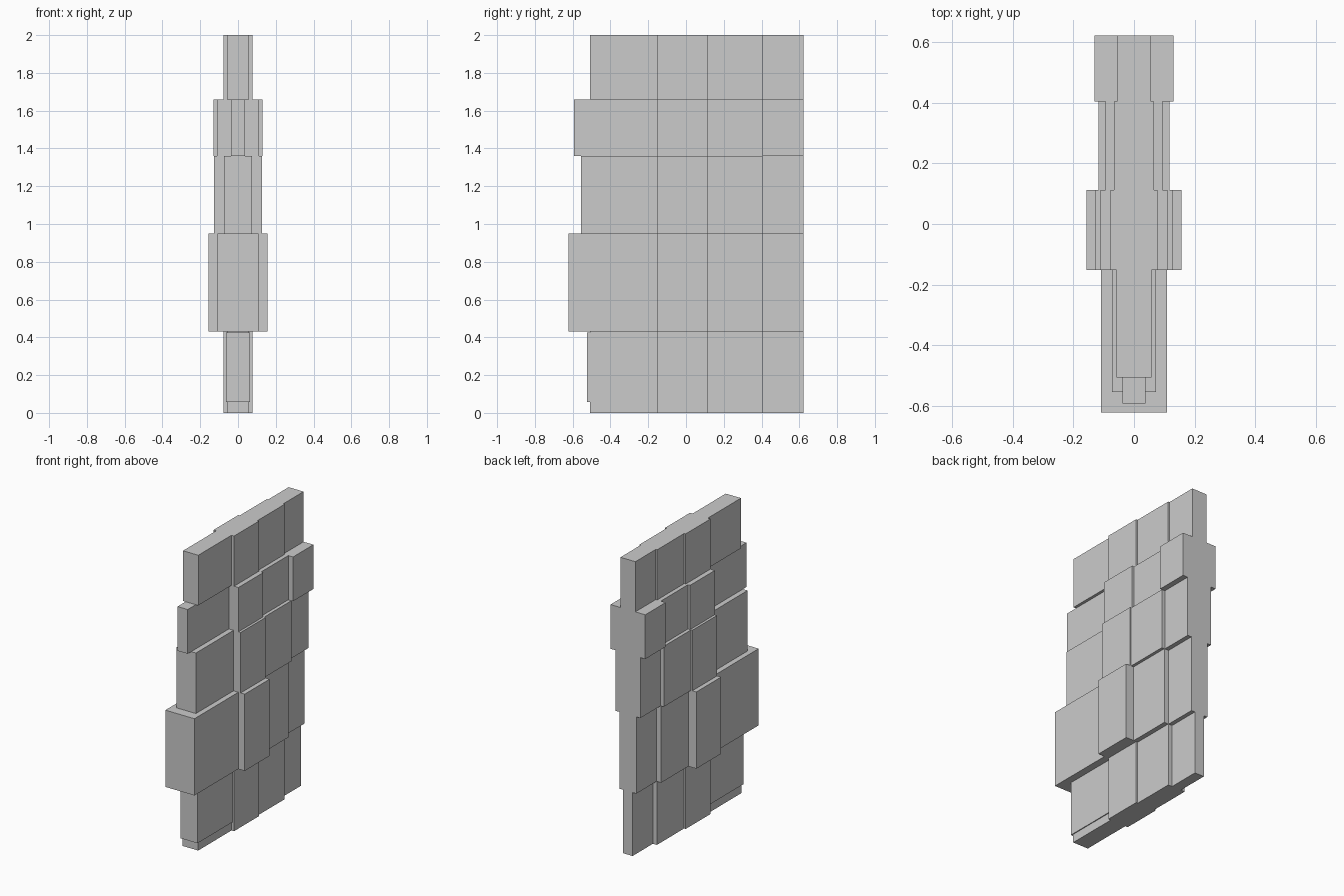
import bpy

if "Cube" in bpy.data.objects:
    bpy.data.objects.remove(bpy.data.objects["Cube"])


def block(name, half_width, y0, y1, z0, z1):
    """Axis-aligned block, symmetric about x = 0."""
    bpy.ops.mesh.primitive_cube_add(size=1, location=(0, (y0 + y1) / 2, (z0 + z1) / 2))
    ob = bpy.context.object
    ob.name = name
    ob.scale = (2 * half_width, y1 - y0, z1 - z0)
    bpy.ops.object.transform_apply(location=False, rotation=False, scale=True)
    return ob


# Shared y divisions between the columns, front to back
SPLITS = [-0.152, 0.113, 0.404, 0.622]

# Each course: name, z bottom, z top, front y, half widths from front to back
COURSES = [
    ("base_course",   0.00, 0.43, -0.509, [0.058, 0.077, 0.065, 0.035]),
    ("lower_course",  0.43, 0.95, -0.622, [0.109, 0.157, 0.097, 0.063]),
    ("middle_course", 0.95, 1.36, -0.555, [0.073, 0.127, 0.117, 0.093]),
    ("upper_course",  1.36, 1.66, -0.593, [0.038, 0.110, 0.094, 0.130]),
    ("top_course",    1.66, 2.00, -0.507, [0.057, 0.077, 0.066, 0.056]),
]

# Stacked wall of blocks with varying thickness
for name, z0, z1, front, widths in COURSES:
    edges = [front] + SPLITS
    for i, w in enumerate(widths):
        block(f"{name}_block_{i + 1}", w, edges[i], edges[i + 1], z0, z1)

# Slightly larger sleeve around the front base block
block("base_front_sleeve", 0.064, -0.525, SPLITS[0], 0.057, 0.426)
